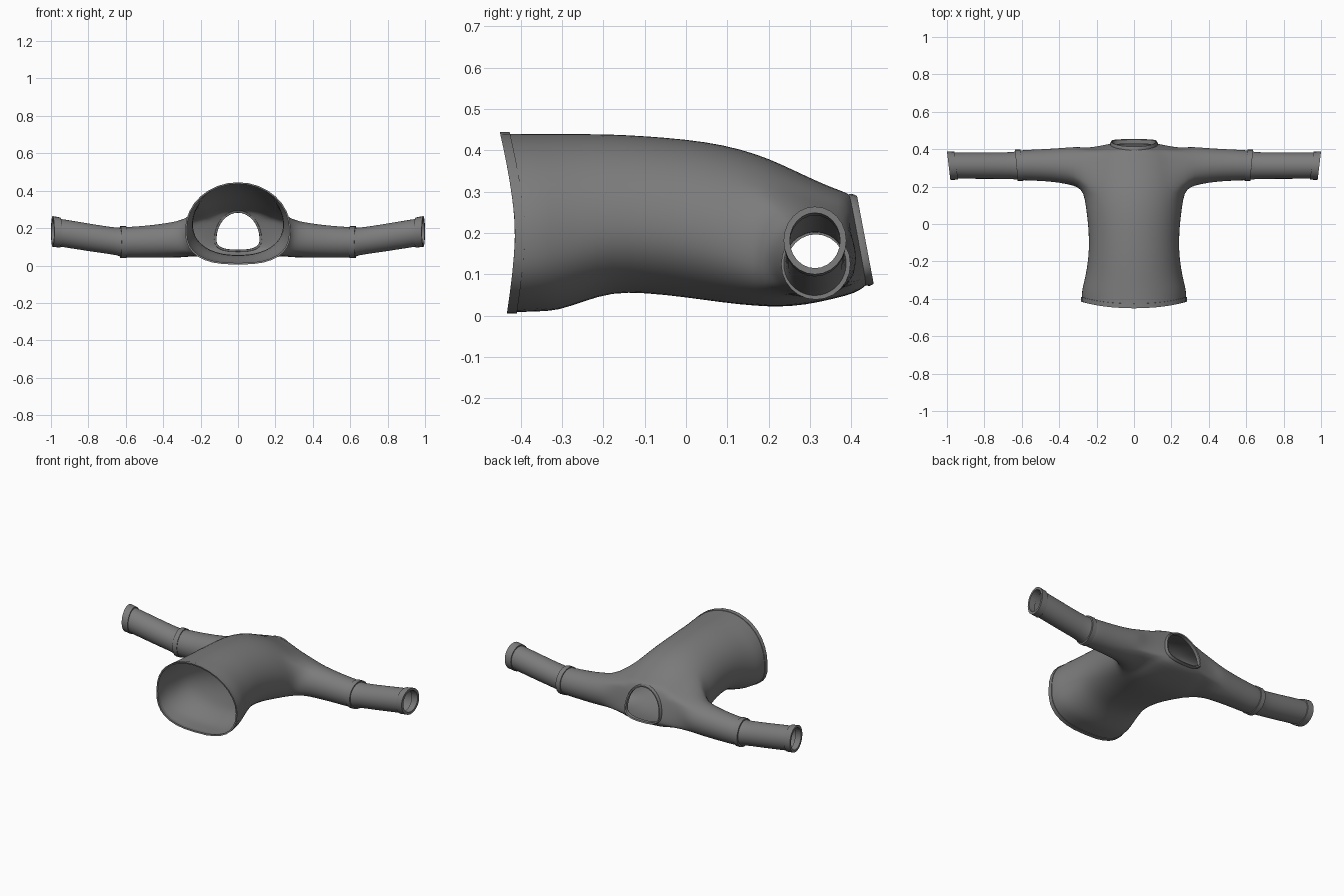
import bpy, bmesh, math

if "Cube" in bpy.data.objects:
    bpy.data.objects.remove(bpy.data.objects["Cube"])

SEG = 32          # points around the torso
SLEEVE_SEG = 24   # points around a sleeve

cloth = bpy.data.materials.new("grey cloth")
cloth.diffuse_color = (0.2, 0.2, 0.2, 1)
cloth.use_nodes = True
cloth.node_tree.nodes["Principled BSDF"].inputs["Base Color"].default_value = cloth.diffuse_color


def finish(bm, name, subdivide=0, angle=40):
    bmesh.ops.recalc_face_normals(bm, faces=bm.faces)
    mesh = bpy.data.meshes.new(name)
    bm.to_mesh(mesh)
    bm.free()
    ob = bpy.data.objects.new(name, mesh)
    bpy.context.collection.objects.link(ob)
    mesh.materials.append(cloth)
    if subdivide:
        sub = ob.modifiers.new("smooth", 'SUBSURF')
        sub.levels = sub.render_levels = subdivide
    bpy.ops.object.select_all(action='DESELECT')
    ob.select_set(True)
    bpy.context.view_layer.objects.active = ob
    bpy.ops.object.shade_smooth_by_angle(angle=math.radians(angle))
    return ob


def power(v, n):
    return math.copysign(abs(v) ** (2 / n), v)


def section(hw, lo, mid, hi, n_low, y_at, grow=0.0):
    """Rounded torso cross-section, squarer below; y_at gives y from height 0..1."""
    pts = []
    for i in range(SEG):
        t = 2 * math.pi * i / SEG
        c, s = math.cos(t), math.sin(t)
        n = n_low if s < -1e-6 else 2.0
        z = mid + power(s, n) * ((hi - mid if s > 0 else mid - lo) + grow)
        pts.append(((hw + grow) * power(c, n), y_at((z - lo) / (hi - lo)), z))
    return pts


def sleeve_point(side, x, yc, ry, zc, rz, a, skew=0.0):
    dy = ry * math.cos(a)
    return (side * (x + skew * dy), yc + dy, zc + rz * math.sin(a))


def bridge(bm, a, b):
    n = len(a)
    for i in range(n):
        bm.faces.new((a[i], a[(i + 1) % n], b[(i + 1) % n], b[i]))


def band(name, rings):
    """Closed trim made from consecutive rings, last joined to first."""
    bm = bmesh.new()
    loops = [[bm.verts.new(p) for p in r] for r in rings]
    for k in range(len(loops)):
        bridge(bm, loops[k], loops[(k + 1) % len(loops)])
    return finish(bm, name)


def hem_y(f):
    return -0.413 - 0.037 * max(0, (f - 0.45) / 0.55) ** 1.5 - 0.02 * max(0, (0.45 - f) / 0.45) ** 1.5


def neck_y(f):
    return 0.437 - 0.04 * f


# Torso stations: y, half width, bottom, widest height, top, lower squareness
STATIONS = [
    (-0.35, 0.279, 0.010, 0.190, 0.441, 2.5),
    (-0.31, 0.268, 0.012, 0.195, 0.441, 2.4),
    (-0.25, 0.255, 0.033, 0.205, 0.441, 2.3),
    (-0.18, 0.245, 0.056, 0.220, 0.440, 2.2),
    (-0.10, 0.241, 0.055, 0.220, 0.436, 2.2),
    (0.00, 0.246, 0.044, 0.210, 0.428, 2.2),
    (0.09, 0.258, 0.031, 0.190, 0.415, 2.4),
    (0.17, 0.270, 0.023, 0.165, 0.393, 2.7),
    (0.23, 0.270, 0.021, 0.155, 0.368, 3.0),
    (0.29, 0.265, 0.026, 0.150, 0.339, 3.0),
    (0.35, 0.255, 0.039, 0.150, 0.312, 3.0),
]
rows = [section(0.280, 0.008, 0.19, 0.442, 2.6, hem_y),
        section(0.281, 0.008, 0.19, 0.442, 2.6, lambda f: hem_y(f) * 0.5 - 0.19)]
rows += [section(*s[1:], lambda f, y=s[0]: y) for s in STATIONS]
rows.append(section(0.235, 0.055, 0.15, 0.300, 2.8, lambda f: 0.415 - 0.03 * f))
rows.append(section(0.125, 0.075, 0.14, 0.292, 2.7, neck_y))

# Sleeve stations: x, centre y, radius y, centre z, radius z
SLEEVE = [
    (0.300, 0.305, 0.110, 0.143, 0.104),
    (0.350, 0.311, 0.099, 0.136, 0.097),
    (0.450, 0.315, 0.088, 0.129, 0.089),
    (0.550, 0.315, 0.083, 0.125, 0.084),
    (0.625, 0.314, 0.080, 0.124, 0.081),
    (0.635, 0.312, 0.072, 0.127, 0.073),
    (0.750, 0.312, 0.071, 0.143, 0.074),
    (0.860, 0.312, 0.071, 0.161, 0.075),
    (0.980, 0.312, 0.070, 0.180, 0.075),
]

# Torso shell with side openings that flow into the sleeves
bm = bmesh.new()
grid = [[bm.verts.new(p) for p in r] for r in rows]
FIRST, LAST, HALF = 9, 13, 4     # armhole rows and half its width in points
for k in range(len(grid) - 1):
    for i in range(SEG):
        near = min(i, SEG - 1 - i) < HALF
        far = SEG // 2 - HALF <= i < SEG // 2 + HALF
        if FIRST <= k < LAST and (near or far):
            continue
        j = (i + 1) % SEG
        bm.faces.new((grid[k][i], grid[k][j], grid[k + 1][j], grid[k + 1][i]))

walk = [(FIRST, i) for i in range(-HALF, HALF)]
walk += [(k, HALF) for k in range(FIRST, LAST)]
walk += [(LAST, i) for i in range(HALF, -HALF, -1)]
walk += [(k, -HALF) for k in range(LAST, FIRST, -1)]
for side in (1, -1):
    hole = [grid[k][i % SEG if side > 0 else (SEG // 2 - i) % SEG] for k, i in walk]
    angles = [math.atan2((v.co.z - 0.155) / 0.11, (v.co.y - 0.295) / 0.12) for v in hole]
    previous = hole
    for n, st in enumerate(SLEEVE):
        blend = min(1, n / 3)    # ease towards evenly spaced points
        ring = []
        for i, a in enumerate(angles):
            even = math.pi * 1.25 - 2 * math.pi * i / SLEEVE_SEG
            diff = (even - a + math.pi) % (2 * math.pi) - math.pi
            ring.append(bm.verts.new(sleeve_point(side, *st, a + diff * blend)))
        bridge(bm, previous, ring)
        previous = ring
finish(bm, "shirt_body_and_sleeves", subdivide=1, angle=60)

# Hem and collar trims
hem = (0.280, 0.008, 0.19, 0.442, 2.6)
band("hem_band", [section(*hem, lambda f, d=d: hem_y(f) + d, g)
                  for d, g in ((0.024, -0.003), (0.024, 0.002), (0, 0.003), (0, -0.006))])
neck = (0.122, 0.078, 0.14, 0.289, 2.7)
band("collar", [section(*neck, lambda f, d=d: neck_y(f) + d, g)
                for d, g in ((-0.008, -0.006), (-0.008, 0.004), (0.006, 0.006),
                             (0.017, 0.001), (0.015, -0.007))])


# Sleeve trims: profile is (offset along x, radius change)
def sleeve_band(name, side, st, profile, skew, slope=0.15):
    x, yc, ry, zc, rz = st
    band(name, [[sleeve_point(side, x + d, yc, ry + g, zc + slope * d, rz + g,
                              2 * math.pi * i / SLEEVE_SEG, skew)
                 for i in range(SLEEVE_SEG)] for d, g in profile])


for side, label in ((1, "right"), (-1, "left")):
    sleeve_band(label + "_elbow_band", side, (0.615, 0.314, 0.080, 0.125, 0.082),
                ((-0.016, -0.004), (-0.016, 0.004), (0.014, 0.004), (0.014, -0.010)), 0.09, 0)
    sleeve_band(label + "_cuff", side, (0.970, 0.312, 0.070, 0.179, 0.076),
                ((-0.020, -0.004), (-0.020, 0.005), (0.021, 0.006), (0.021, -0.009),
                 (-0.020, -0.009)), 0.12)
